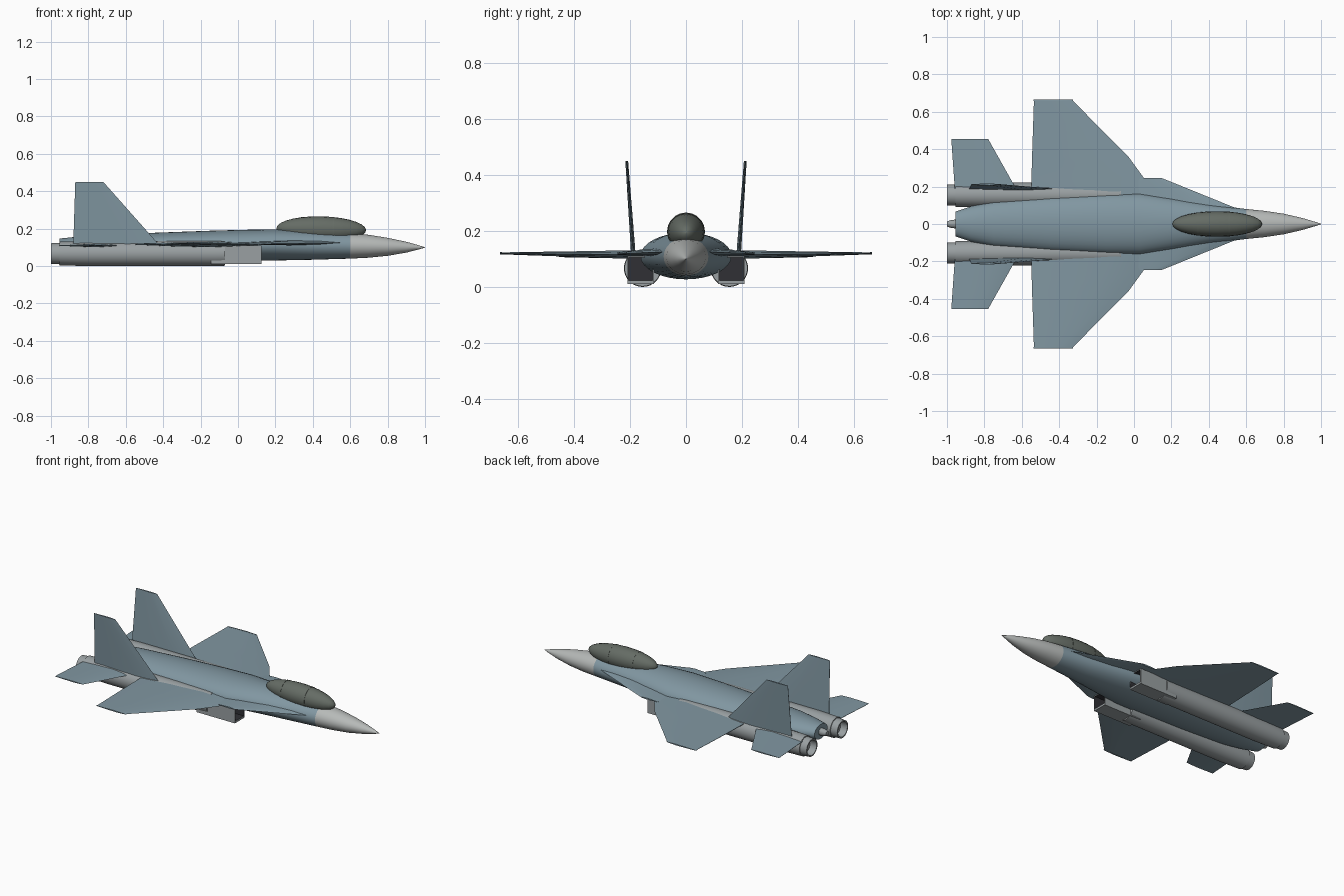
import bpy, bmesh
from math import sin, cos, pi, sqrt, radians

if "Cube" in bpy.data.objects:
    bpy.data.objects.remove(bpy.data.objects["Cube"])


def material(name, rgb):
    m = bpy.data.materials.new(name)
    m.diffuse_color = (*rgb, 1)
    m.use_nodes = True
    m.node_tree.nodes["Principled BSDF"].inputs["Base Color"].default_value = m.diffuse_color
    return m


BLUE = material("blue_grey", (0.22, 0.31, 0.36))
LIGHT = material("light_grey", (0.47, 0.49, 0.48))
METAL = material("metal_grey", (0.32, 0.35, 0.36))
GLASS = material("canopy_tint", (0.13, 0.15, 0.13))
DARK = material("intake_dark", (0.03, 0.03, 0.035))


def finish(name, bm, mats, mirror=False, angle=35):
    bmesh.ops.recalc_face_normals(bm, faces=bm.faces)
    me = bpy.data.meshes.new(name)
    bm.to_mesh(me)
    bm.free()
    ob = bpy.data.objects.new(name, me)
    bpy.context.collection.objects.link(ob)
    for m in mats:
        me.materials.append(m)
    if mirror:
        mod = ob.modifiers.new("Mirror", 'MIRROR')
        mod.use_axis = (False, True, False)
        mod.use_mirror_merge = False
    if angle:
        bpy.ops.object.select_all(action='DESELECT')
        ob.select_set(True)
        bpy.context.view_layer.objects.active = ob
        bpy.ops.object.shade_smooth_by_angle(angle=radians(angle))
    return ob


def loft(name, rings, mat, mirror=False, closed=False, angle=35):
    """Skin a row of equal point rings; cap the ends, or join last to first."""
    bm = bmesh.new()
    rows = [[bm.verts.new(p) for p in r] for r in rings]
    pairs = list(zip(rows, rows[1:])) + ([(rows[-1], rows[0])] if closed else [])
    for a, b in pairs:
        n = len(a)
        for i in range(n):
            j = (i + 1) % n
            bm.faces.new((a[i], a[j], b[j], b[i]))
    if not closed:
        bm.faces.new(rows[0])
        bm.faces.new(rows[-1])
    bmesh.ops.remove_doubles(bm, verts=bm.verts, dist=1e-5)
    return finish(name, bm, [mat], mirror, angle)


def ellipse(x, y, z, ry, rz, n=32):
    return [(x, y + ry * cos(2 * pi * i / n), z + rz * sin(2 * pi * i / n)) for i in range(n)]


def body_ring(x, half_width, bottom, top):
    return ellipse(x, 0, (bottom + top) / 2, half_width, (top - bottom) / 2)


# thin lens section, as (chord fraction, half thickness fraction)
LENS = [(0, 0), (0.12, .55), (0.35, 1), (0.7, .65), (1, .12),
        (1, -.12), (0.7, -.65), (0.35, -1), (0.12, -.55)]


def surface(name, stations, upright=False):
    """Mirrored wing-like part; station = (y, z, leading x, trailing x, thickness)."""
    rings = []
    for y, z, le, te, th in stations:
        rings.append([(le + (te - le) * c, y + (t * th / 2 if upright else 0),
                       z + (0 if upright else t * th / 2)) for c, t in LENS])
    return loft(name, rings, BLUE, mirror=True, angle=25)


# fuselage and nose
loft("fuselage", [body_ring(*s) for s in [
    (0.60, .080, .040, .176), (0.40, .106, .034, .186), (0.20, .138, .030, .196),
    (0.03, .163, .027, .194), (-0.15, .160, .027, .189), (-0.45, .145, .030, .178),
    (-0.75, .120, .038, .165), (-0.87, .095, .045, .156), (-0.955, .066, .055, .147)]], BLUE)
loft("nose_cone", [body_ring(*s) for s in [
    (0.60, .080, .040, .176), (0.70, .070, .045, .167), (0.80, .055, .055, .151),
    (0.90, .032, .072, .130), (0.97, .011, .090, .110), (1.00, .001, .099, .101)]], LIGHT)
loft("tail_sting", [ellipse(x, 0, .10, r, r, 16) for x, r in
     [(-0.94, .024), (-0.975, .022), (-1.0, .014)]], METAL)


# canopy with two frame hoops
def canopy_radius(x):
    return sqrt(max(1 - ((x - 0.445) / 0.24) ** 2, 0))


def canopy_ring(x, grow=1.0):
    r = max(canopy_radius(x), .002) * grow
    return ellipse(x, 0, .197 - (x - .445) * .02, .068 * r, .069 * r, 20)


loft("canopy", [canopy_ring(0.445 - 0.24 * cos(pi * i / 14)) for i in range(15)], GLASS)
for i, x in enumerate((0.34, 0.51)):
    loft(f"canopy_hoop_{i + 1}", [canopy_ring(x - .004, 1.012), canopy_ring(x + .004, 1.02)], GLASS)

# wings, leading edge extensions and wingtip rails
surface("wing", [(.10, .115, .16, -.55, .034), (.25, .116, .05, -.548, .028),
                 (.36, .117, -.03, -.545, .022), (.66, .12, -.328, -.535, .007)])
surface("wing_strake", [(.06, .125, .60, -.05, .034), (.083, .125, .55, -.05, .030),
                        (.245, .119, .15, .03, .010)])
surface("wingtip_rail", [(.658, .12, -.325, -.537, .010), (.666, .12, -.328, -.537, .008)])

# tailplanes and fins
surface("tailplane", [(.14, .11, -.60, -.957, .020), (.215, .11, -.645, -.96, .017),
                      (.455, .11, -.78, -.977, .007)])
surface("tail_fin", [(.188, .11, -.42, -.882, .016), (.190, .14, -.445, -.88, .016),
                     (.212, .45, -.72, -.87, .010)], upright=True)

# engine nacelles and hollow nozzles
EY, EZ = .155, .067
loft("engine_nacelle", [ellipse(x, EY, EZ, r, r) for x, r in
     [(-0.07, .065), (-0.12, .067), (-0.80, .067), (-0.955, .063)]], METAL, mirror=True)
loft("engine_nozzle", [ellipse(x, EY, EZ, r, r) for x, r in
     [(-0.94, .058), (-1.0, .055), (-1.0, .047), (-0.94, .044)]], METAL, mirror=True, closed=True)

# boxed intakes with dark recess
bm = bmesh.new()
bmesh.ops.create_cube(bm, size=1)
for v in bm.verts:
    v.co = (-.01 + v.co.x * .27, .162 + v.co.y * .096, .06 + v.co.z * .10)
front = max(bm.faces, key=lambda f: f.calc_center_median().x)
bmesh.ops.inset_individual(bm, faces=[front], thickness=.007)
for v in front.verts:
    if v.co.z < .05:
        v.co.z += .008
walls = bmesh.ops.extrude_discrete_faces(bm, faces=[front])["faces"]
for v in walls[0].verts:
    v.co.x -= .12
for e in walls[0].edges:
    for f in e.link_faces:
        f.material_index = 1
finish("engine_intake", bm, [METAL, DARK], mirror=True, angle=0)
